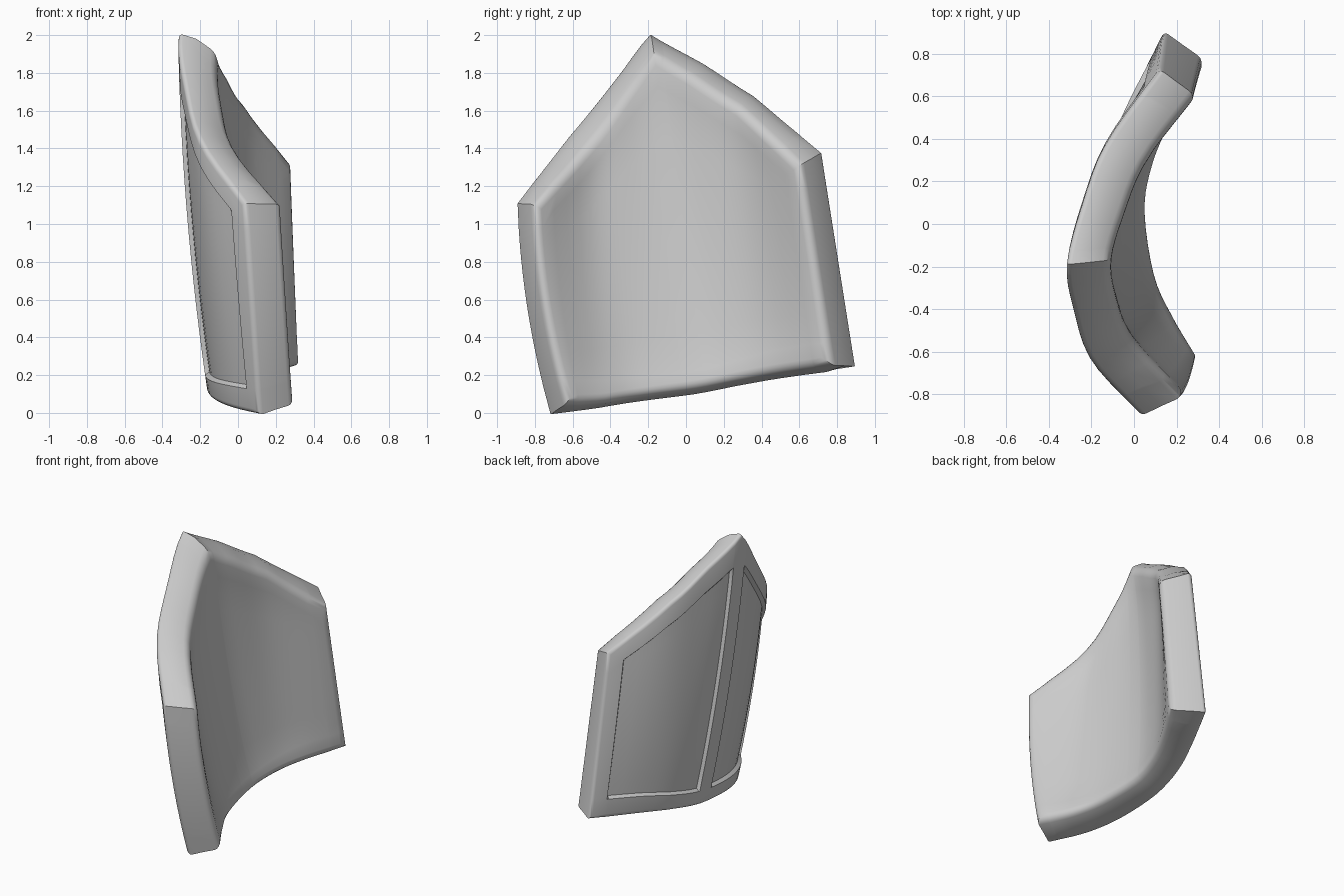
import bpy, bmesh, math
from mathutils import Vector

if "Cube" in bpy.data.objects:
    bpy.data.objects.remove(bpy.data.objects["Cube"])

# Columns across the plate, front edge to back edge: (top point, bottom point)
OUTER = [((.035, -.90, 1.11), (.11, -.725, -.01)), ((-.20, -.645, 1.44), (-.045, -.52, .03)),
         ((-.285, -.40, 1.74), (-.135, -.28, .07)), ((-.315, -.19, 2.01), (-.16, .04, .11)),
         ((-.24, .10, 1.85), (-.125, .30, .16)), ((-.13, .38, 1.67), (-.03, .55, .20)),
         ((.12, .725, 1.38), (.14, .905, .245))]
INNER = [((.24, -.80, 1.10), (.305, -.63, .05)), ((-.01, -.53, 1.40), (.19, -.43, .06)),
         ((-.085, -.34, 1.66), (.105, -.24, .09)), ((-.105, -.17, 1.90), (.06, .05, .13)),
         ((-.045, .04, 1.77), (.085, .25, .17)), ((.06, .29, 1.61), (.165, .46, .21)),
         ((.295, .60, 1.31), (.335, .765, .255))]


def along(points, s):
    """Smooth in plan, straight segments in height (keeps the pointed top)."""
    p = [Vector(q) for q in points]
    p = [2 * p[0] - p[1]] + p + [2 * p[-1] - p[-2]]
    i = min(int(s), len(points) - 2)
    f = s - i
    a, b, c, d = p[i:i + 4]
    r = .5 * (2 * b + (c - a) * f + (2 * a - 5 * b + 4 * c - d) * f ** 2
              + (3 * b - a - 3 * c + d) * f ** 3)
    r.z = b.z + (c.z - b.z) * f
    return r


def surface(cols, s, t):
    top = along([c[0] for c in cols], s)
    low = along([c[1] for c in cols], s)
    mid = math.sin(math.pi * s / 6)
    # keep the rim about equally wide where the plate is tall
    t += mid * (.4 * t ** 6 * (1 - t) - .75 * t * (1 - t) ** 3)
    p = low.lerp(top, t)
    bow = 4 * t * (1 - t)
    p.x -= .03 * bow * mid
    p.y -= .035 * bow * (1 - s / 6) ** 3
    return p


def smooth(v):
    v = max(0, min(1, v))
    return v * v * (3 - 2 * v)


def spaced(a, b, n):
    return [a + (b - a) * i / n for i in range(n + 1)]


# Grid lines: rim, recessed front panel, centre ridge, recessed back panel, rim
FRONT, BACK, HEIGHT = (.35, 2.76), (3.25, 5.68), (.125, .87)
S = [0, .32] + spaced(*FRONT, 10) + [2.79, 3, 3.22] + spaced(*BACK, 10) + [5.71, 6]
T = [0, .113] + spaced(*HEIGHT, 12) + [.88, 1]


def outer_point(s, t):
    e = 1e-6
    inside = (HEIGHT[0] - e < t < HEIGHT[1] + e and
              any(a - e < s < b + e for a, b in (FRONT, BACK)))
    return surface(OUTER, s, t).lerp(surface(INNER, s, t), .11 if inside else 0)


def inner_point(s, t):
    w = smooth(min(s, 6 - s) / 1.3) * smooth(min(t, 1 - t) / .22)
    return surface(INNER, s, t).lerp(surface(OUTER, s, t), .07 * w)


bm = bmesh.new()
sheets = []
for fn in (outer_point, inner_point):
    g = [[bm.verts.new(fn(s, t)) for t in T] for s in S]
    for i in range(len(S) - 1):
        for j in range(len(T) - 1):
            bm.faces.new((g[i][j], g[i + 1][j], g[i + 1][j + 1], g[i][j + 1]))
    sheets.append(g)

# Edge walls joining the two sheets, bulging a little along top and bottom
m, n = len(S) - 1, len(T) - 1
loop = ([(i, 0) for i in range(m)] + [(m, j) for j in range(n)]
        + [(i, n) for i in range(m, 0, -1)] + [(0, j) for j in range(n, 0, -1)])
o, q = sheets
middle = []
for i, j in loop:
    p = o[i][j].co.lerp(q[i][j].co, .45)
    if j in (0, n) and 0 < i < m:
        p.z += -.02 if j == 0 else .02
    middle.append(bm.verts.new(p))
rims = [[], []]
for k, (a, b) in enumerate(loop):
    c, d = loop[(k + 1) % len(loop)]
    u, v = middle[k], middle[(k + 1) % len(loop)]
    bm.faces.new((o[a][b], o[c][d], v, u))
    bm.faces.new((u, v, q[c][d], q[a][b]))
    for side, g in zip(rims, sheets):
        side.append(bm.edges.get((g[a][b], g[c][d])))
bmesh.ops.recalc_face_normals(bm, faces=bm.faces)

# Softened rim edges, rounder on the hollow side
for edges, width in zip(rims, (.025, .045)):
    bmesh.ops.bevel(bm, geom=edges, offset=width, segments=4, profile=.5,
                    affect='EDGES', clamp_overlap=True)
bmesh.ops.recalc_face_normals(bm, faces=bm.faces)

mesh = bpy.data.meshes.new("curved_armor_plate")
bm.to_mesh(mesh)
bm.free()
plate = bpy.data.objects.new("curved_armor_plate", mesh)
bpy.context.collection.objects.link(plate)
bpy.context.view_layer.objects.active = plate
plate.select_set(True)
bpy.ops.object.shade_smooth_by_angle(angle=math.radians(35))
